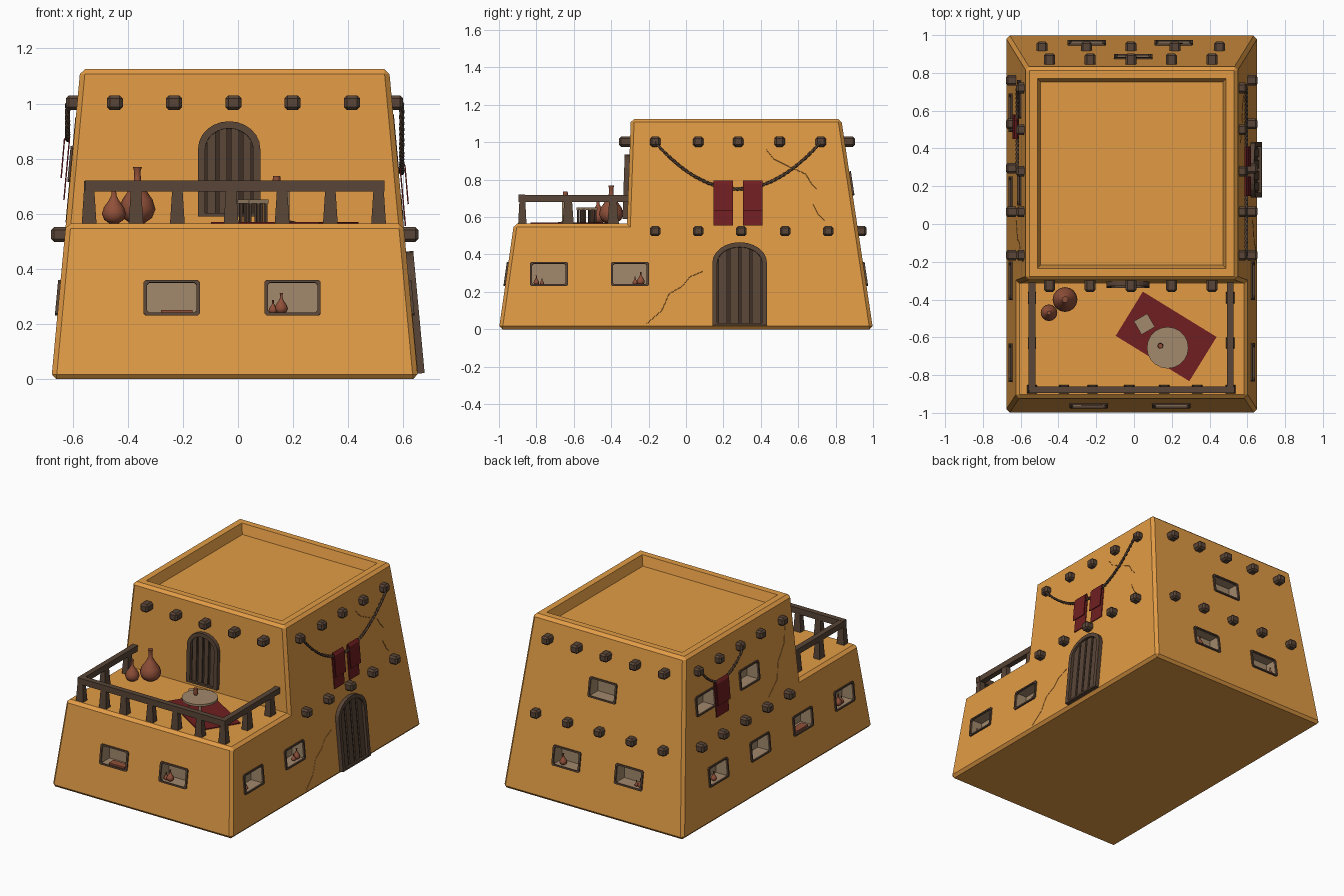
import bpy, bmesh, math
from mathutils import Matrix, Vector

if "Cube" in bpy.data.objects:
    bpy.data.objects.remove(bpy.data.objects["Cube"])


def material(name, rgb):
    m = bpy.data.materials.new(name)
    m.diffuse_color = (*rgb, 1)
    m.use_nodes = True
    m.node_tree.nodes["Principled BSDF"].inputs["Base Color"].default_value = m.diffuse_color
    return m


CLAY = material("clay", (0.76, 0.33, 0.06))
CRACK = material("crack", (0.45, 0.19, 0.04))
WOOD = material("wood", (0.10, 0.06, 0.038))
DARK = material("dark_wood", (0.045, 0.027, 0.018))
TAN = material("tan", (0.36, 0.25, 0.15))
RED = material("red_cloth", (0.16, 0.013, 0.015))
POT = material("terracotta", (0.28, 0.08, 0.042))
CX, ROOF, TERRACE = -0.012, 1.125, 0.565

# wall: outward direction, distance at z = 0, inward slope
WALLS = {"front": ((0, -1, 0), 1.0, 0.1416), "back": ((0, 1, 0), 1.0, 0.151),
         "right": ((1, 0, 0), 0.665 + CX, 0.0933), "left": ((-1, 0, 0), 0.665 - CX, 0.0933),
         "upper": ((0, -1, 0), 0.335, 0.0357)}


def on_wall(wall, u, z, level=False):
    """Frame on a sloped wall: local y points out, local z up the wall."""
    n, d, s = WALLS[wall]
    n = Vector(n)
    p = n * (d - s * z) + Vector((abs(n.y) * u, abs(n.x) * u, z))
    s = 0 if level else s
    up = (Vector((0, 0, 1)) - n * s).normalized()
    out = (n + Vector((0, 0, s))).normalized()
    side = out.cross(up)
    return Matrix.Translation(p) @ Matrix((side, out, up)).transposed().to_4x4()


def finish(name, bm, mat, M=Matrix()):
    bmesh.ops.recalc_face_normals(bm, faces=bm.faces[:])
    me = bpy.data.meshes.new(name)
    bm.to_mesh(me)
    bm.free()
    me.materials.append(mat)
    ob = bpy.data.objects.new(name, me)
    ob.matrix_world = M
    bpy.context.collection.objects.link(ob)
    return ob


def box(name, size, centre, mat, M=Matrix(), bevel=0, taper=1):
    bm = bmesh.new()
    bmesh.ops.create_cube(bm, size=1)
    for v in bm.verts:
        k = taper if v.co.z > 0 else 1
        v.co = Vector((v.co.x * size[0] * k, v.co.y * size[1] * k, v.co.z * size[2])) + Vector(centre)
    if bevel:
        bmesh.ops.bevel(bm, geom=bm.edges[:], offset=bevel, segments=1, affect='EDGES')
    return finish(name, bm, mat, M)


def prism(name, pts, y0, y1, mat, M):
    bm = bmesh.new()
    a = [bm.verts.new((x, y0, z)) for x, z in pts]
    b = [bm.verts.new((x, y1, z)) for x, z in pts]
    bm.faces.new(a)
    bm.faces.new(b)
    for i in range(len(a)):
        j = (i + 1) % len(a)
        bm.faces.new((a[i], a[j], b[j], b[i]))
    return finish(name, bm, mat, M)


def ring(name, outer, inner, y0, y1, mat, M):
    bm = bmesh.new()
    loops = [[bm.verts.new((x, y, z)) for x, z in pts]
             for pts, y in ((outer, y0), (outer, y1), (inner, y1), (inner, y0))]
    for k in range(4):
        a, b = loops[k], loops[(k + 1) % 4]
        for i in range(len(a)):
            j = (i + 1) % len(a)
            bm.faces.new((a[i], a[j], b[j], b[i]))
    return finish(name, bm, mat, M)


def lathe(name, profile, loc, mat, scale=1, segs=14):
    bm = bmesh.new()
    rows = [[bm.verts.new((r * scale * math.cos(t), r * scale * math.sin(t), z * scale))
             for t in (2 * math.pi * i / segs for i in range(segs))] for r, z in profile]
    for a, b in zip(rows, rows[1:]):
        for i in range(segs):
            j = (i + 1) % segs
            bm.faces.new((a[i], a[j], b[j], b[i]))
    bm.faces.new(rows[0])
    bm.faces.new(rows[-1])
    ob = finish(name, bm, mat, Matrix.Translation(loc))
    ob.data.shade_smooth()
    ob.data.set_sharp_from_angle(angle=math.radians(40))


def tube(name, pts, radius, mat):
    cu = bpy.data.curves.new(name, 'CURVE')
    cu.dimensions, cu.bevel_depth, cu.bevel_resolution, cu.use_fill_caps = '3D', radius, 1, True
    sp = cu.splines.new('POLY')
    sp.points.add(len(pts) - 1)
    for p, q in zip(sp.points, pts):
        p.co = (*q, 1)
    cu.materials.append(mat)
    bpy.context.collection.objects.link(bpy.data.objects.new(name, cu))


# stepped, sloping clay body with chamfered edges and sunken roof
bm = bmesh.new()
profile = [(-1, 0), (-0.92, TERRACE), (-0.315, TERRACE), (-0.295, ROOF), (0.83, ROOF), (1, 0)]
sides = [[bm.verts.new((CX + s * (0.665 - 0.0933 * z), y, z)) for y, z in profile] for s in (-1, 1)]
bm.faces.new(sides[0])
bm.faces.new(sides[1])
for i in range(6):
    j = (i + 1) % 6
    bm.faces.new((sides[0][i], sides[0][j], sides[1][j], sides[1][i]))
bmesh.ops.recalc_face_normals(bm, faces=bm.faces[:])
hard = [e for e in bm.edges if not all(abs(v.co.y + 0.315) < 0.001 for v in e.verts)]
bmesh.ops.bevel(bm, geom=hard, offset=0.018, segments=1, affect='EDGES')
bm.normal_update()
roof = max(bm.faces, key=lambda f: f.calc_center_median().z)
bmesh.ops.inset_region(bm, faces=[roof], thickness=0.06)
bmesh.ops.inset_region(bm, faces=[roof], thickness=0.025)
bmesh.ops.translate(bm, verts=roof.verts[:], vec=(0, 0, -0.065))
body = finish("clay_body", bm, CLAY)

# windows: niche cutter and wooden frame
POT_SHAPE = [(.12, 0), (.26, .1), (.32, .25), (.27, .42), (.13, .62), (.065, .75), (.055, .92), (.08, 1)]
windows = [("front", x, .295) for x in (-.24, .198)] + [("right", y, .295) for y in (-.733, -.30)]
windows += [("left", y, .295) for y in (.59, .15, -.30, -.735)] + [("left", y, .78) for y in (.66, .2)]
windows += [("back", -.25, .295), ("back", .21, .295), ("back", -.005, .78)]
cutters = []


def rect(w, h, c=0.008):
    return [(w, h - c), (w - c, h), (c - w, h), (-w, h - c), (-w, c - h), (c - w, -h), (w - c, -h), (w, c - h)]


for wall, u, z in windows:
    cutters.append(box("window_cutter", (.184, .13, .116), (0, -.015, 0), TAN, on_wall(wall, u, z, True)))
    ring("window_frame", rect(.102, .065), rect(.09, .055), -.004, .009, WOOD, on_wall(wall, u, z))
for c in cutters:
    mod = body.modifiers.new("niche", 'BOOLEAN')
    mod.object, mod.operation, mod.solver, mod.material_mode = c, 'DIFFERENCE', 'EXACT', 'TRANSFER'
bpy.context.view_layer.objects.active = body
for m in list(body.modifiers):
    bpy.ops.object.modifier_apply(modifier=m.name)
for c in cutters:
    bpy.data.objects.remove(c)

# little pots and trays standing in the niches
for wall, u, h in [("front", .127, .05), ("front", .157, .075), ("right", -.80, .05), ("right", -.77, .035),
                   ("right", -.272, .045), ("right", -.242, .07), ("left", .60, .06), ("left", -.71, .075),
                   ("left", -.745, .05), ("back", .25, .075), ("back", -.32, .06), ("back", -.29, .04)]:
    lathe("niche_pot", POT_SHAPE, on_wall(wall, u, .237, True) @ Vector((0, -.03, 0)), POT, h, 10)
for wall, u in (("front", -.222), ("left", -.30)):
    box("niche_tray", (.115, .05, .014), (0, -.03, .007), POT, on_wall(wall, u, .237, True))

# protruding roof and floor beams
for wall in ("right", "left"):
    for z, d, ys in ((1.003, .08, (-.165, .065, .28, .50, .72)), (.525, .10, (-.165, .065, .295, .53, .76))):
        for y in ys:
            box("beam_" + wall, (.056, d, .054), (0, 0, 0), WOOD, on_wall(wall, y, z, True), .011)
for wall, z, d, step in (("upper", 1.003, .12, .215), ("back", 1.003, .11, .215), ("back", .525, .09, .235)):
    for i in range(-2, 3):
        box("beam_" + wall, (.058, d, .054), (0, 0, 0), WOOD, on_wall(wall, -.017 + i * step, z, True), .011)


# arched plank doors
def door(wall, u, z, w, h, rise):
    M = on_wall(wall, u, z)

    def top(x, t):
        k = min(1, abs(x) / (w - t))
        return h - rise + (rise - t) * math.sqrt(1 - k * k)

    def arch(t, base):
        xs = [(w - t) * math.cos(math.pi * i / 12) for i in range(13)]
        return [(w - t, base)] + [(x, top(x, t)) for x in xs] + [(t - w, base)]
    ring("door_frame_" + wall, arch(0, 0), arch(.026, .012), -.02, .026, WOOD, M)
    prism("door_back_" + wall, arch(.02, .005), -.02, .004, DARK, M)
    pw = 2 * (w - .026) / 4
    for i in range(4):
        x0, x1 = -w + .026 + i * pw + .007, -w + .026 + (i + 1) * pw - .007
        pts = [(x0, .012), (x1, .012)] + [(x, top(x, .026)) for x in (x1, (x0 + x1) / 2, x0)]
        prism("door_plank_" + wall, pts, 0, .013, WOOD, M)


door("right", .287, .02, .146, .445, .11)
door("upper", -.032, .59, .113, .345, .10)

# terrace railing
for x in (-.54, -.37, -.22, -.025, .16, .335, .51):
    box("rail_post_front", (.054, .045, .125), (x, -.875, .6225), WOOD, taper=.7)
for x in (-.54, .51):
    for y in (-.63, -.39):
        box("rail_post_side", (.045, .06, .125), (x, y, .6225), WOOD, taper=.7)
    box("rail_side", (.036, .58, .038), (x, -.59, .70), WOOD)
box("rail_front", (1.086, .036, .04), (-.012, -.878, .70), WOOD)

# rug, round table with cup, stool and storage pots on the terrace
turn = Matrix.Rotation(math.radians(-31.6), 4, 'Z')
box("rug", (.458, .275, .006), (0, 0, 0), RED, Matrix.Translation((.17, -.595, TERRACE + .003)) @ turn)
lathe("round_table", [(.03, .566), (.03, .572), (.009, .576), (.009, .68), (.11, .681), (.11, .695)],
      (.178, -.655, 0), TAN, 1, 20)
lathe("cup", [(.011, .695), (.015, .713), (.013, .738)], (.14, -.645, 0), POT, 1, 10)
S = Matrix.Translation((.055, -.53, 0)) @ Matrix.Rotation(math.radians(30), 4, 'Z')
box("stool_seat", (.082, .082, .014), (0, 0, .644), TAN, S)
for i in (-1, 0, 1):
    for j in (-1, 0, 1):
        if i or j:
            box("stool_leg", (.01, .01, .074), (i * .033, j * .033, .602), WOOD, S)
lathe("large_pot", POT_SHAPE, (-.365, -.40, TERRACE), POT, .205, 16)
lathe("small_pot", POT_SHAPE, (-.45, -.47, TERRACE), POT, .137, 16)


# twisted ropes slung between beams, with cloths over them
def rope(side, y0, y1, sag):
    n = int((y1 - y0) * 140)
    for phase in (0, math.pi):
        pts = []
        for i in range(n + 1):
            t, a = i / n, i * 1.0 + phase
            pts.append((CX + side * .606 + .004 * math.cos(a), y0 + (y1 - y0) * t,
                        1 - sag * 4 * t * (1 - t) + .004 * math.sin(a)))
        tube("rope_strand", pts, .006, WOOD)


def cloth(side, y, w, top, long, short):
    bm = bmesh.new()
    path = [(.617, top - long), (.597, top - .02), (.607, top), (.620, top - .02), (.632, top - short)]
    rows = [[bm.verts.new((CX + side * x, y + s * w / 2, z)) for s in (-1, 1)] for x, z in path]
    for a, b in zip(rows, rows[1:]):
        bm.faces.new((a[0], a[1], b[1], b[0]))
    finish("hanging_cloth", bm, RED).modifiers.new("thickness", 'SOLIDIFY').thickness = .005


rope(1, -.165, .72, .25)
rope(-1, .28, .72, .13)
cloth(1, .2, .105, .795, .24, .16)
cloth(1, .357, .105, .795, .24, .16)
cloth(-1, .515, .13, .89, .24, .16)

# fine cracks in the clay
for wall, pts in (("right", [(-.21, .03), (-.13, .1), (-.09, .19), (-.02, .23), (.02, .28), (.09, .31)]),
                  ("right", [(.43, .96), (.47, .91), (.55, .87), (.64, .83), (.67, .78), (.70, .75)]),
                  ("right", [(.68, .67), (.71, .61), (.74, .58)]),
                  ("left", [(-.2, .95), (-.18, .85), (-.1, .75), (-.08, .65), (.02, .57)])):
    tube("crack", [on_wall(wall, u, z).translation for u, z in pts], .002, CRACK)
